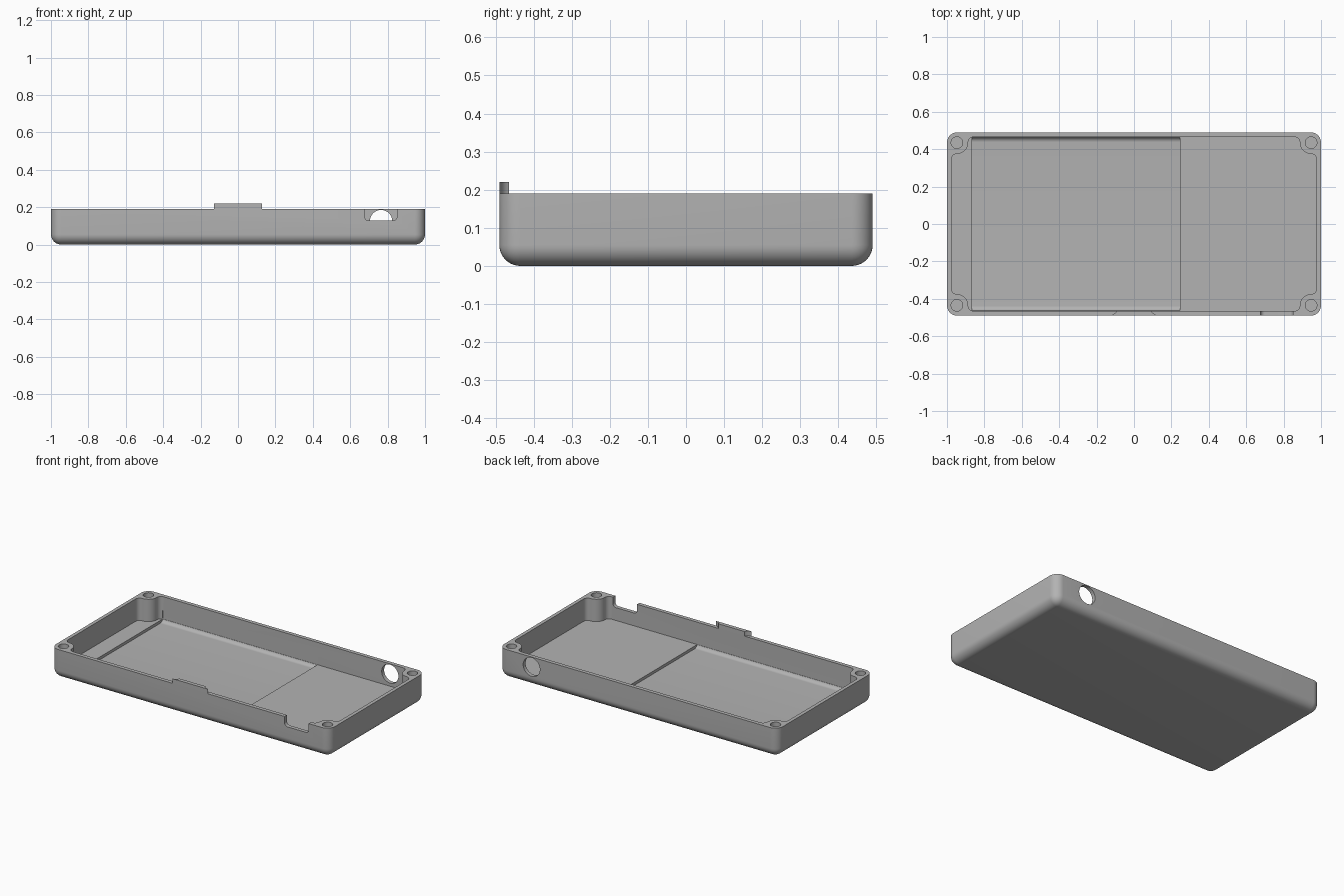
import bpy, bmesh
from math import sin, cos, radians, pi
from mathutils import Matrix

cube = bpy.data.objects.get("Cube")
if cube:
    bpy.data.objects.remove(cube)

# Main sizes
HALF_X, HALF_Y, TOP = 1.0, 0.49, 0.19
FILLET = 0.055                  # outer rounding
WALL_X, WALL_Y = 0.977, 0.465   # inner wall faces
BOSS_X, BOSS_Y, BOSS_R = 0.947, 0.435, 0.06
BLEND = 0.03                    # inner rounding between boss and wall
FLOOR, RECESS_FLOOR = 0.045, 0.027

grey = bpy.data.materials.new("plain_grey")
grey.use_nodes = True
COLOUR = (0.45, 0.45, 0.45, 1)
grey.diffuse_color = COLOUR
grey.node_tree.nodes["Principled BSDF"].inputs["Base Color"].default_value = COLOUR


def make_object(name, bm):
    bmesh.ops.recalc_face_normals(bm, faces=bm.faces)
    mesh = bpy.data.meshes.new(name)
    bm.to_mesh(mesh)
    bm.free()
    mesh.materials.append(grey)
    ob = bpy.data.objects.new(name, mesh)
    bpy.context.collection.objects.link(ob)
    return ob


def rounded_box(name, x, y, z, radius, pick):
    """Box between (min, max) ranges, rounding the edges chosen by pick."""
    bm = bmesh.new()
    bmesh.ops.create_cube(bm, size=1)
    for v in bm.verts:
        v.co = [r[int(c > 0)] for r, c in zip((x, y, z), v.co)]
    edges = [e for e in bm.edges if pick(e.verts[0].co, e.verts[1].co)]
    bmesh.ops.bevel(bm, geom=edges, offset=radius, segments=10, profile=0.5,
                    affect='EDGES')
    return make_object(name, bm)


def prism(name, outline, z0, z1):
    bm = bmesh.new()
    face = bm.faces.new([bm.verts.new((px, py, z0)) for px, py in outline])
    top = bmesh.ops.extrude_face_region(bm, geom=[face])["geom"]
    bmesh.ops.translate(bm, vec=(0, 0, z1 - z0),
                        verts=[g for g in top if isinstance(g, bmesh.types.BMVert)])
    return make_object(name, bm)


def cylinder(name, centre, radius, depth, rotation=Matrix()):
    bm = bmesh.new()
    bmesh.ops.create_cone(bm, cap_ends=True, segments=48, radius1=radius,
                          radius2=radius, depth=depth,
                          matrix=Matrix.Translation(centre) @ rotation)
    return make_object(name, bm)


def arc(cx, cy, radius, start, end, steps=10):
    angles = [radians(start + (end - start) * i / steps) for i in range(steps + 1)]
    return [(cx + radius * cos(a), cy + radius * sin(a)) for a in angles]


# Outer tray body, rounded everywhere except the top rim
body = rounded_box("tray_body", (-HALF_X, HALF_X), (-HALF_Y, HALF_Y), (0, TOP),
                   FILLET, lambda a, b: min(a.z, b.z) < TOP / 2)

# Cavity outline: one corner curving around its screw boss, mirrored four ways
gap = BOSS_R + BLEND
corner = (arc(BOSS_X, BOSS_Y - gap, BLEND, 0, 90)
          + arc(BOSS_X, BOSS_Y, BOSS_R, -90, -180)[1:]
          + arc(BOSS_X - gap, BOSS_Y, BLEND, 0, 90)[1:])
half = corner + [(-px, py) for px, py in reversed(corner)]
outline = half + [(px, -py) for px, py in reversed(half)]
cutters = [prism("cavity_cutter", outline, FLOOR, 0.3)]

# Shallow floor recess, rounded along the front and back walls
cutters.append(rounded_box(
    "recess_cutter", (-0.865, 0.245), (-WALL_Y, WALL_Y), (RECESS_FLOOR, 0.1), 0.028,
    lambda a, b: max(a.z, b.z) < 0.05 and abs(a.x - b.x) > 0.1))

# Notch in the front rim, with rounded lower corners
cutters.append(rounded_box(
    "notch_cutter", (0.677, 0.85), (-0.55, -0.45), (0.128, 0.3), 0.022,
    lambda a, b: max(a.z, b.z) < 0.2 and abs(a.y - b.y) > 0.05))

# Round port through the back wall
cutters.append(cylinder("port_cutter", (0.765, HALF_Y, 0.125), 0.06, 0.12,
                        Matrix.Rotation(pi / 2, 4, 'X')))

# Screw holes in the four corner bosses
for sx in (-1, 1):
    for sy in (-1, 1):
        cutters.append(cylinder("screw_hole_cutter", (sx * BOSS_X, sy * BOSS_Y, 0.16),
                                0.031, 0.2))

# Cut everything out of the body
bpy.context.view_layer.objects.active = body
for cutter in cutters:
    cutter.hide_render = True
    mod = body.modifiers.new(cutter.name, 'BOOLEAN')
    mod.operation, mod.solver, mod.object = 'DIFFERENCE', 'EXACT', cutter
    bpy.ops.object.modifier_apply(modifier=mod.name)
    bpy.data.objects.remove(cutter)

# Raised locating tab on the front rim, with flared ends
side = [(0.127, -HALF_Y), (0.108, -0.482), (0.098, -0.473), (0.094, -WALL_Y)]
tab = prism("front_tab", side + [(-px, py) for px, py in reversed(side)], TOP, 0.22)

for ob in (body, tab):
    bpy.ops.object.select_all(action='DESELECT')
    ob.select_set(True)
    bpy.context.view_layer.objects.active = ob
    bpy.ops.object.shade_smooth_by_angle(angle=radians(30))
